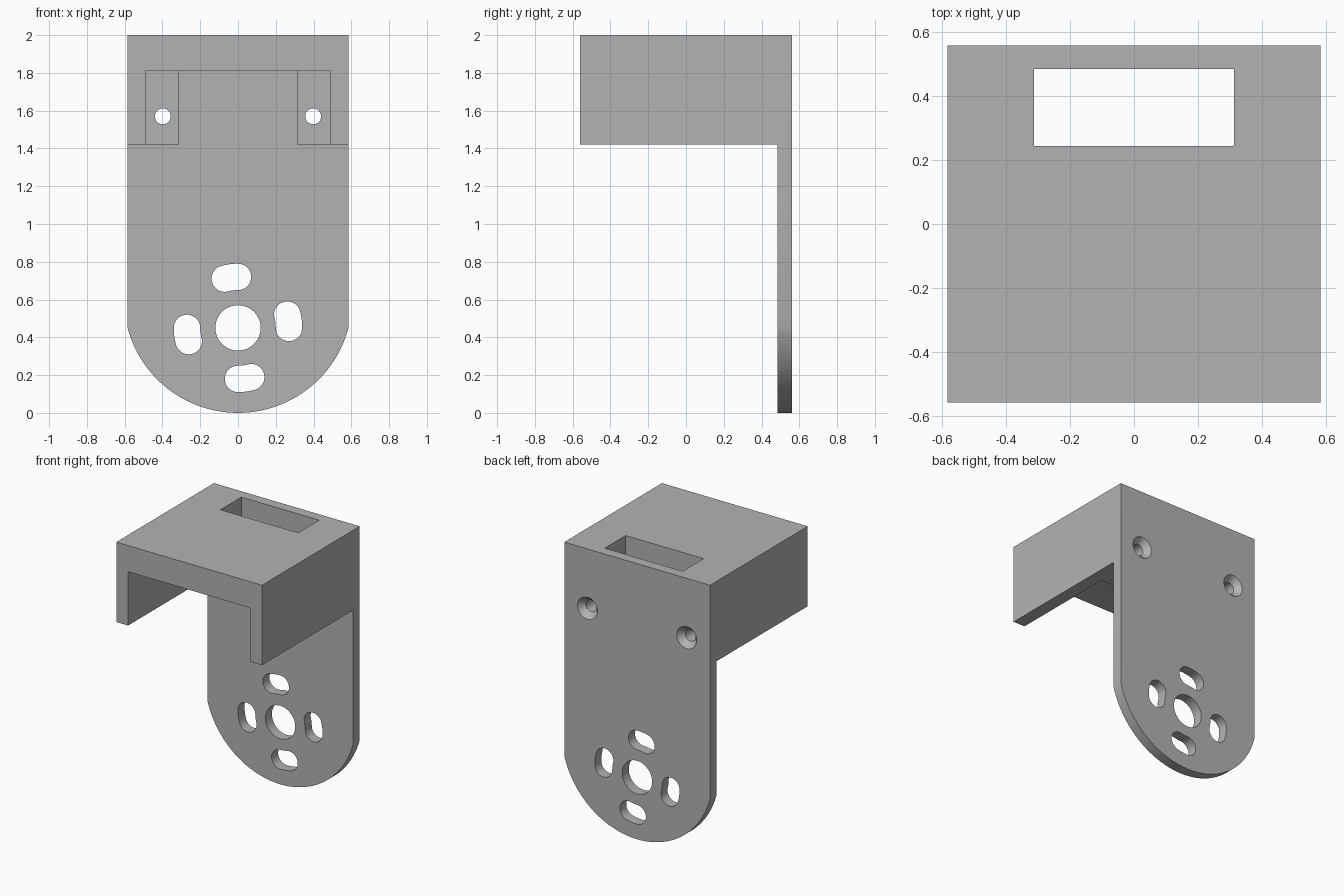
import bpy, bmesh
from math import sin, cos, pi, radians, asin
from mathutils import Vector

default = bpy.data.objects.get("Cube")
if default:
    bpy.data.objects.remove(default, do_unlink=True)

# Main dimensions
W, D, H = 0.585, 0.56, 2.0        # half width, half depth, height
PLATE_Y = 0.485                   # front face of the back plate
HEAD_Z, ROOF_Z = 1.42, 1.81       # bottom of the side walls, underside of the roof
POCKET_Y, POCKET_X = 0.245, 0.313 # roof opening and inner faces of the bosses
HUB_Z, HUB_R = 0.45, 0.12

grey = bpy.data.materials.new("plain grey")
grey.use_nodes = True
grey.diffuse_color = (0.45, 0.45, 0.45, 1)
grey.node_tree.nodes["Principled BSDF"].inputs["Base Color"].default_value = grey.diffuse_color


def make_object(name, bm):
    bmesh.ops.recalc_face_normals(bm, faces=bm.faces)
    mesh = bpy.data.meshes.new(name)
    bm.to_mesh(mesh)
    bm.free()
    obj = bpy.data.objects.new(name, mesh)
    bpy.context.collection.objects.link(obj)
    mesh.materials.append(grey)
    return obj


def prism(name, outline, y0, y1):
    """Extrude an (x, z) outline along y."""
    bm = bmesh.new()
    face = bm.faces.new([bm.verts.new((x, y0, z)) for x, z in outline])
    out = bmesh.ops.extrude_face_region(bm, geom=[face])
    verts = [v for v in out["geom"] if isinstance(v, bmesh.types.BMVert)]
    bmesh.ops.translate(bm, verts=verts, vec=Vector((0, y1 - y0, 0)))
    return make_object(name, bm)


def box(name, x0, x1, y0, y1, z0, z1):
    return prism(name, [(x0, z0), (x1, z0), (x1, z1), (x0, z1)], y0, y1)


def arc(cx, cz, r, a0, a1, n):
    """Points on an arc, both ends included."""
    return [(cx + r * cos(a0 + (a1 - a0) * i / n),
             cz + r * sin(a0 + (a1 - a0) * i / n)) for i in range(n + 1)]


def circle(cx, cz, r, n=48):
    return arc(cx, cz, r, 0, 2 * pi, n)[:-1]


def curved_slot(start, sweep=radians(15), radius=0.27, r=0.07):
    """Round-ended slot that follows a circle around the hub."""
    end = start + sweep
    first = (radius * cos(start), HUB_Z + radius * sin(start))
    last = (radius * cos(end), HUB_Z + radius * sin(end))
    return (arc(0, HUB_Z, radius + r, start, end, 6)
            + arc(*last, r, end, end + pi, 16)[1:]
            + arc(0, HUB_Z, radius - r, end, start, 6)[1:]
            + arc(*first, r, start + pi, start + 2 * pi, 16)[1:-1])


def countersink(name, x, z):
    """Screw shank with a conical head opening at the back."""
    bm = bmesh.new()
    n = 32
    rings = []
    for y, r in ((0, 0.042), (D - 0.043, 0.042), (D, 0.08), (D + 0.02, 0.098)):
        rings.append([bm.verts.new((px, y, pz)) for px, pz in circle(x, z, r, n)])
    for a, b in zip(rings, rings[1:]):
        for i in range(n):
            j = (i + 1) % n
            bm.faces.new((a[i], a[j], b[j], b[i]))
    bm.faces.new(rings[0])
    bm.faces.new(rings[-1])
    return make_object(name, bm)


# Solid bracket block: straight sides and a shallow round bottom
R = (W * W + HUB_Z * HUB_Z) / (2 * HUB_Z)
half = asin(W / R)
outline = [(W, H), (-W, H)] + arc(0, R, R, -pi / 2 - half, -pi / 2 + half, 48)
bracket = prism("motor_bracket", outline, -D, D)

# Space under the head, channel between the walls, opening between the bosses
cutters = [
    box("lower_cutter", -1, 1, -1, PLATE_Y, -1, HEAD_Z),
    box("channel_cutter", -0.49, 0.49, -1, POCKET_Y, 1.2, ROOF_Z),
    box("pocket_cutter", -POCKET_X, POCKET_X, POCKET_Y, PLATE_Y, 1.2, H + 0.2),
    prism("hub_cutter", circle(0, HUB_Z, HUB_R), 0.4, 0.7),
]
# Adjustment slots and screw holes
for i in range(4):
    cutters.append(prism("slot_cutter", curved_slot(i * pi / 2), 0.4, 0.7))
for side in (-1, 1):
    cutters.append(countersink("screw_cutter", side * 0.398, 1.57))

for cutter in cutters:
    mod = bracket.modifiers.new(cutter.name, "BOOLEAN")
    mod.operation = "DIFFERENCE"
    mod.solver = "EXACT"
    mod.object = cutter
    cutter.hide_render = True

# Bake the cuts and discard the cutters
graph = bpy.context.evaluated_depsgraph_get()
result = bpy.data.meshes.new_from_object(bracket.evaluated_get(graph))
bracket.modifiers.clear()
bracket.data = result
for cutter in cutters:
    bpy.data.objects.remove(cutter, do_unlink=True)

bpy.ops.object.select_all(action="DESELECT")
bracket.select_set(True)
bpy.context.view_layer.objects.active = bracket
bpy.ops.object.shade_smooth_by_angle(angle=radians(25))
